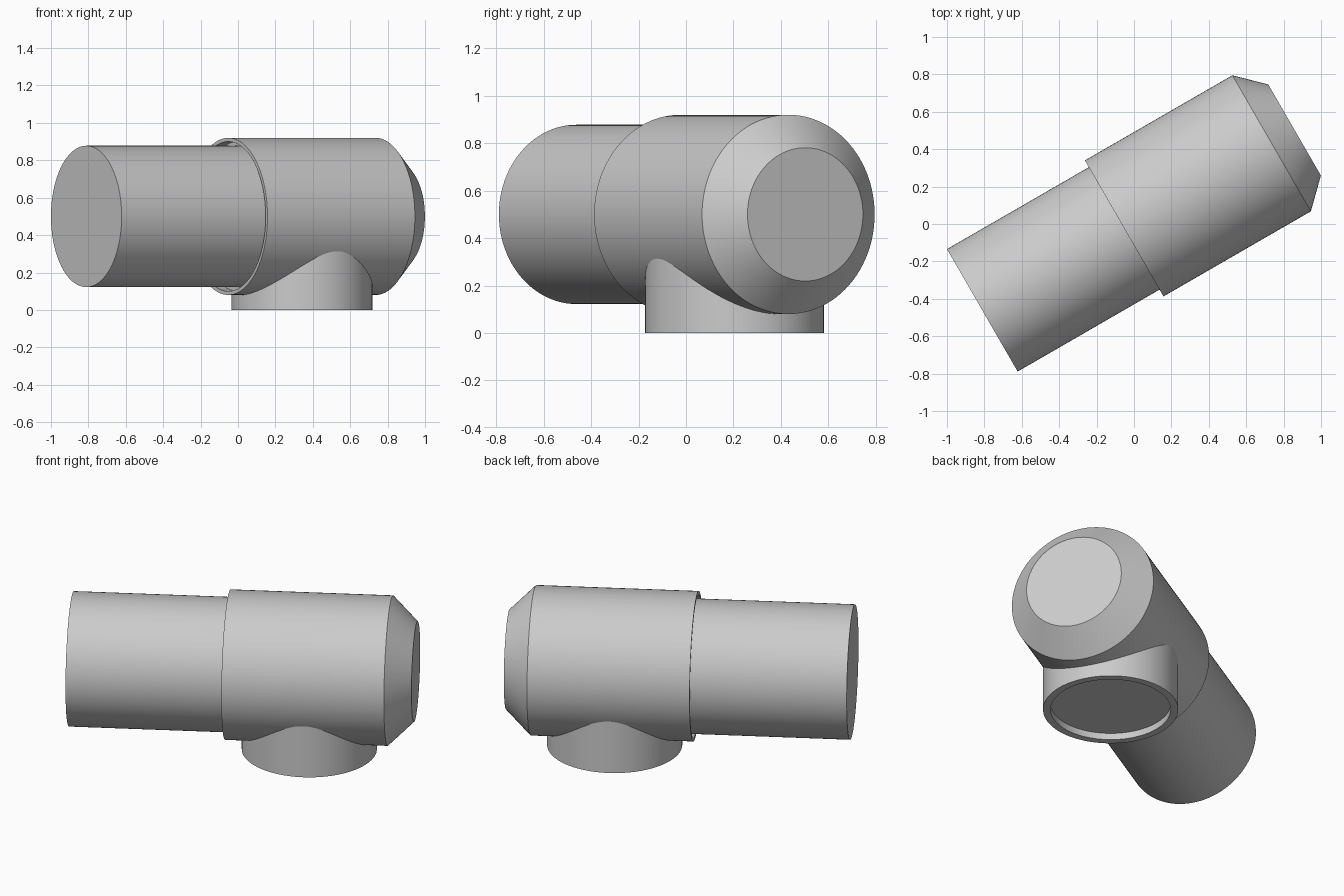
import bpy, bmesh, math
from mathutils import Matrix, Vector

cube = bpy.data.objects.get("Cube")
if cube:
    bpy.data.objects.remove(cube, do_unlink=True)

grey = bpy.data.materials.new("plain grey")
grey.use_nodes = True
colour = (0.6, 0.6, 0.6, 1)
grey.diffuse_color = colour
grey.node_tree.nodes["Principled BSDF"].inputs["Base Color"].default_value = colour

SEGMENTS = 96
AXIS_Z = 0.5


def lathe(name, profile, matrix):
    """Revolve (distance along axis, radius) points around local z."""
    bm = bmesh.new()
    verts = [bm.verts.new((r, 0, d)) for d, r in profile]
    edges = [bm.edges.new(pair) for pair in zip(verts, verts[1:])]
    bmesh.ops.spin(bm, geom=verts + edges, cent=(0, 0, 0), axis=(0, 0, 1),
                   angle=2 * math.pi, steps=SEGMENTS)
    bmesh.ops.remove_doubles(bm, verts=bm.verts, dist=1e-5)
    bmesh.ops.recalc_face_normals(bm, faces=bm.faces)
    mesh = bpy.data.meshes.new(name)
    bm.to_mesh(mesh)
    bm.free()
    mesh.materials.append(grey)
    obj = bpy.data.objects.new(name, mesh)
    bpy.context.collection.objects.link(obj)
    obj.matrix_world = matrix
    bpy.ops.object.select_all(action='DESELECT')
    obj.select_set(True)
    bpy.context.view_layer.objects.active = obj
    bpy.ops.object.shade_smooth_by_angle(angle=math.radians(25))
    return obj


# Main axis lies flat, turned 30 degrees about the vertical
turn = Matrix.Rotation(math.radians(30), 4, 'Z')
along = (Matrix.Translation((-0.003, 0.005, AXIS_Z)) @ turn
         @ Matrix.Rotation(math.radians(90), 4, 'Y'))

# Long closed pipe, running into the socket
lathe("pipe", [(-0.933, 0), (-0.933, 0.378), (0.05, 0.378), (0.05, 0)], along)

# Wider body with a socket lip at one end and a tapered cap at the other
lathe("body", [(0.0, 0), (0.0, 0.4), (-0.057, 0.4), (-0.057, 0.42),
               (0.853, 0.42), (0.995, 0.281), (0.995, 0)], along)

# Short round outlet underneath, with a shallow recess in its mouth
outlet = Matrix.Translation(Vector((0.342, 0.205, 0)))
lathe("outlet", [(0.04, 0), (0.04, 0.335), (0, 0.335), (0, 0.377),
                 (0.4, 0.377), (0.4, 0)], outlet)
